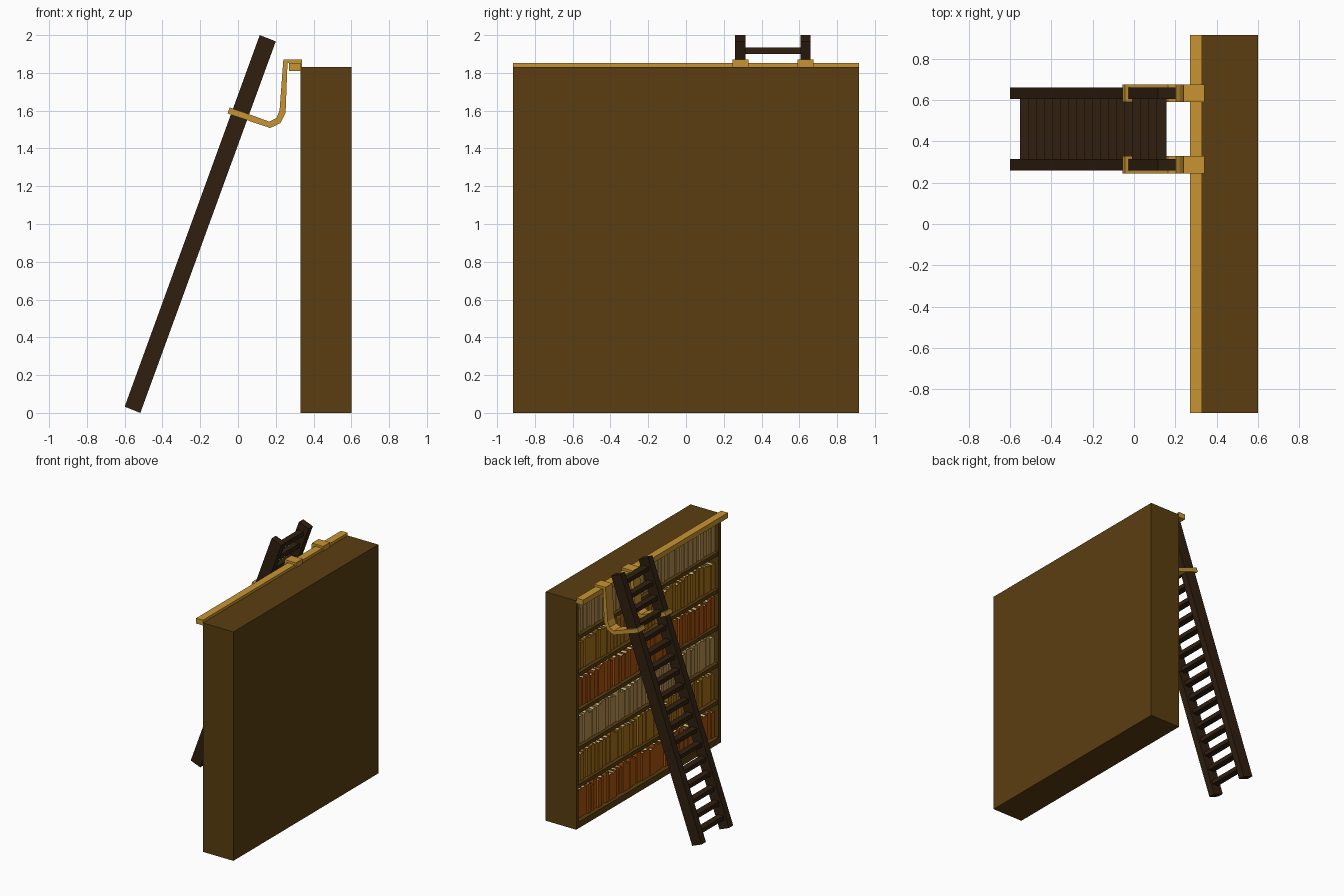
import bpy, bmesh, random

if "Cube" in bpy.data.objects:
    bpy.data.objects.remove(bpy.data.objects["Cube"])

random.seed(4)


def material(name, rgb):
    m = bpy.data.materials.new(name)
    m.diffuse_color = (*rgb, 1)
    m.use_nodes = True
    m.node_tree.nodes["Principled BSDF"].inputs["Base Color"].default_value = m.diffuse_color
    return m


WOOD = material("case_wood", (0.102, 0.048, 0.005))
DARK = material("ladder_wood", (0.030, 0.014, 0.005))
BRASS = material("brass", (0.58, 0.30, 0.032))
PAPER = material("paper", (0.75, 0.60, 0.30))
COVERS = [material("cover_orange", (0.40, 0.09, 0.004)),
          material("cover_amber", (0.38, 0.16, 0.008)),
          material("cover_tan", (0.48, 0.28, 0.08))]


def prism(bm, profile, y0, y1, mat=0):
    """Extrude an (x, z) profile from y0 to y1."""
    a = [bm.verts.new((x, y0, z)) for x, z in profile]
    b = [bm.verts.new((x, y1, z)) for x, z in profile]
    n = len(a)
    faces = [bm.faces.new(a), bm.faces.new(b[::-1])]
    for i in range(n):
        j = (i + 1) % n
        faces.append(bm.faces.new((a[j], a[i], b[i], b[j])))
    for f in faces:
        f.material_index = mat


def box(bm, x0, x1, y0, y1, z0, z1, mat=0):
    prism(bm, [(x0, z0), (x1, z0), (x1, z1), (x0, z1)], y0, y1, mat)


def finish(name, bm, *mats):
    bmesh.ops.recalc_face_normals(bm, faces=bm.faces)
    me = bpy.data.meshes.new(name)
    bm.to_mesh(me)
    bm.free()
    for m in mats:
        me.materials.append(m)
    ob = bpy.data.objects.new(name, me)
    bpy.context.collection.objects.link(ob)
    return ob


# bookcase: sides, top, bottom, back and shelves, open towards -x
X0, X1, HY, H = 0.33, 0.60, 0.915, 1.83
T, BASE, ROWS = 0.03, 0.05, 6
PITCH = (H - BASE) / ROWS
bm = bmesh.new()
for y in (-HY, HY - T):
    box(bm, X0, X1, y, y + T, 0, H)
box(bm, X0, X1, -HY + T, HY - T, 0, BASE)
box(bm, X0, X1, -HY + T, HY - T, H - T, H)
box(bm, X1 - T, X1, -HY + T, HY - T, BASE, H - T)
finish("bookcase_frame", bm, WOOD)

bm = bmesh.new()
for r in range(1, ROWS):
    z = BASE + r * PITCH
    box(bm, X0 + 0.005, X1 - T, -HY + T, HY - T, z - T, z)
finish("shelves", bm, WOOD)

# books: spine, two boards and a recessed page block each
for r in range(ROWS):
    bm = bmesh.new()
    z = BASE + r * PITCH
    y = -HY + T + 0.008
    while True:
        w = random.uniform(0.034, 0.052)
        if y + w > HY - T - 0.005:
            break
        h = random.uniform(0.20, 0.24)
        xa = X0 + random.uniform(0.025, 0.04)
        xb = xa + 0.17
        c = 0.005
        box(bm, xa, xa + c, y, y + w, z, z + h)
        box(bm, xa + c, xb, y, y + c, z, z + h)
        box(bm, xa + c, xb, y + w - c, y + w, z, z + h)
        box(bm, xa + c, xb - 0.006, y + c, y + w - c, z + 0.005, z + h - 0.006, 1)
        y += w + random.uniform(0.003, 0.009)
    finish(f"books_row_{r + 1}", bm, COVERS[r % 3], PAPER)

# brass track along the top front edge
bm = bmesh.new()
box(bm, 0.27, X0, -HY, HY, 1.81, 1.852)
finish("top_track", bm, BRASS)

# ladder side rails
bm = bmesh.new()
RAIL = [(-0.60, 0.033), (-0.517, 0), (0.20, 1.967), (0.115, 2.0)]
for y0, y1 in ((0.26, 0.315), (0.605, 0.66)):
    prism(bm, RAIL, y0, y1)
finish("ladder_rails", bm, DARK)

# ladder rungs
bm = bmesh.new()
N = 18
for i in range(N):
    z = 0.10 + i * (1.917 - 0.10) / (N - 1)
    x = -0.558 + 0.3635 * (z - 0.016)
    box(bm, x - 0.025, x + 0.025, 0.315, 0.605, z - 0.017, z + 0.017)
finish("ladder_rungs", bm, DARK)

# hooks: arm over the track, open clamp around each ladder rail
ARM = [(0.24, 1.87), (0.34, 1.87), (0.34, 1.83), (0.331, 1.83), (0.331, 1.852),
       (0.262, 1.852), (0.252, 1.59), (0.225, 1.535), (0.17, 1.508), (0.05, 1.549),
       (0.062, 1.58), (0.165, 1.542), (0.203, 1.56), (0.22, 1.60)]
FRONT = [(-0.055, 1.585), (-0.036, 1.578), (-0.025, 1.61), (-0.044, 1.617)]
OUTER = [(-0.036, 1.578), (0.05, 1.549), (0.062, 1.58), (-0.025, 1.61)]
STUB = [(-0.036, 1.578), (0.0, 1.566), (0.011, 1.597), (-0.025, 1.61)]
for name, y0, y1, outer_low in (("near_hook", 0.245, 0.33, True),
                                ("far_hook", 0.59, 0.675, False)):
    bm = bmesh.new()
    prism(bm, ARM, y0, y1)
    prism(bm, FRONT, y0, y1)
    prism(bm, OUTER if outer_low else STUB, y0, y0 + 0.015)
    prism(bm, STUB if outer_low else OUTER, y1 - 0.015, y1)
    finish(name, bm, BRASS)
